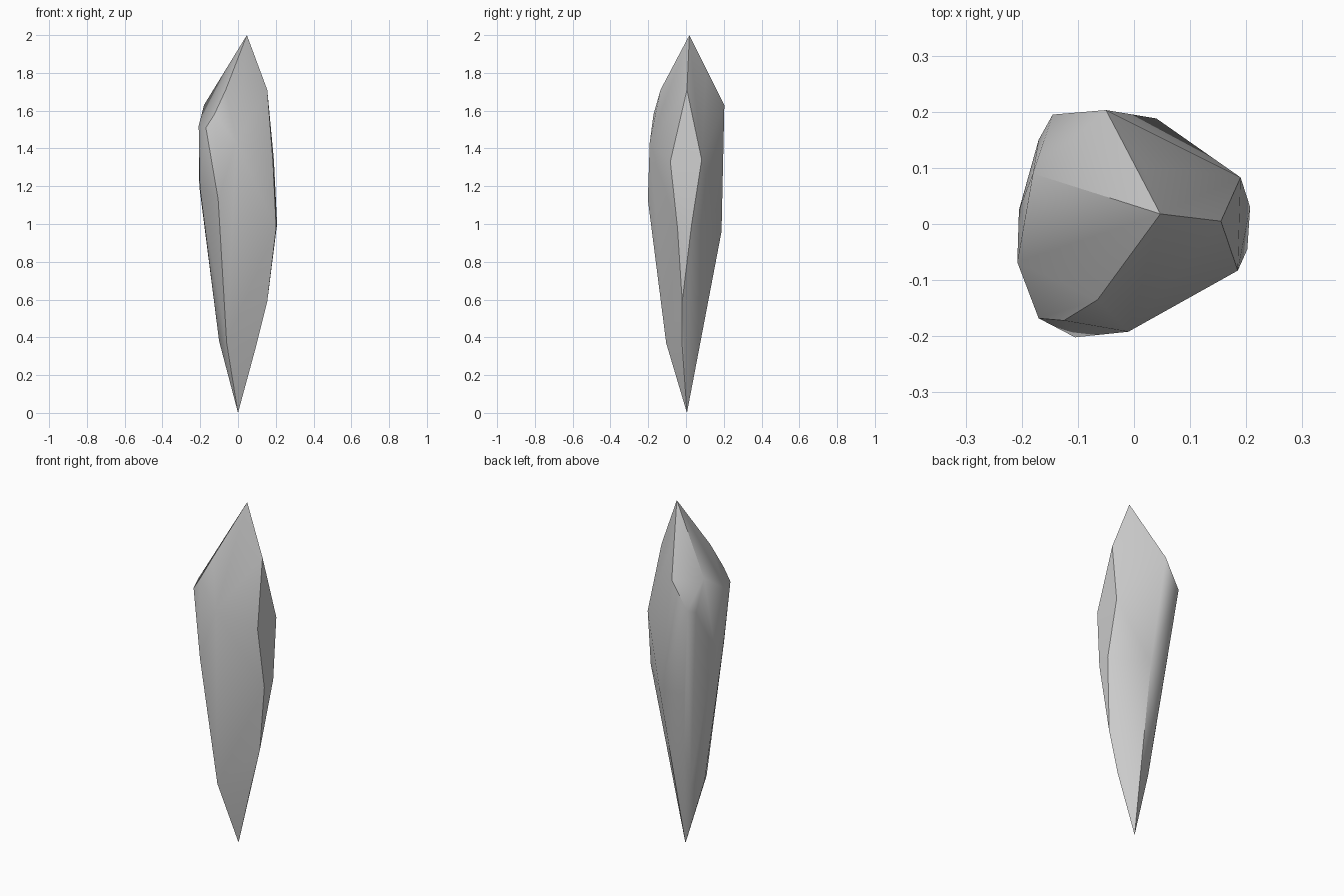
import bpy, bmesh, math

# Rough cross-section corners of the shard: height bands from tip to tip
bands = [
    # bottom point
    [(0.0, 0.005, 0.0)],
    # lower taper
    [(-0.06, -0.105, 0.37), (-0.10, -0.03, 0.38), (-0.06, 0.045, 0.37),
     (0.095, -0.02, 0.35)],
    [(0.155, -0.02, 0.59), (-0.06, 0.10, 0.60)],
    # waist
    [(0.202, -0.045, 0.98), (0.207, 0.03, 1.0), (0.04, 0.188, 0.96),
     (-0.09, 0.142, 0.95), (-0.105, -0.202, 1.13)],
    # widest band
    [(-0.205, 0.025, 1.2), (-0.202, -0.06, 1.2), (0.185, -0.083, 1.33),
     (0.19, 0.083, 1.34), (-0.01, -0.192, 1.43), (0.03, 0.165, 1.42)],
    # shoulder
    [(-0.145, 0.195, 1.47), (-0.208, -0.068, 1.52), (-0.17, -0.168, 1.51),
     (-0.17, 0.15, 1.45), (-0.18, 0.09, 1.63), (-0.125, -0.172, 1.58),
     (-0.05, 0.203, 1.63)],
    # upper taper
    [(0.155, 0.005, 1.71), (-0.065, -0.135, 1.71), (0.013, 0.105, 1.80)],
    # top point
    [(0.047, 0.018, 2.0)],
]

# Crystal shard: facets stretched around the corners
bm = bmesh.new()
for band in bands:
    for corner in band:
        bm.verts.new(corner)
bmesh.ops.convex_hull(bm, input=bm.verts[:])
bmesh.ops.delete(bm, geom=[v for v in bm.verts if not v.link_faces], context='VERTS')
bmesh.ops.recalc_face_normals(bm, faces=bm.faces[:])

mesh = bpy.data.meshes.new("crystal_shard")
bm.to_mesh(mesh)
bm.free()
shard = bpy.data.objects.new("crystal_shard", mesh)
bpy.context.collection.objects.link(shard)

# Soft facets with crisp main ridges
bpy.context.view_layer.objects.active = shard
shard.select_set(True)
bpy.ops.object.shade_smooth_by_angle(angle=math.radians(40))
